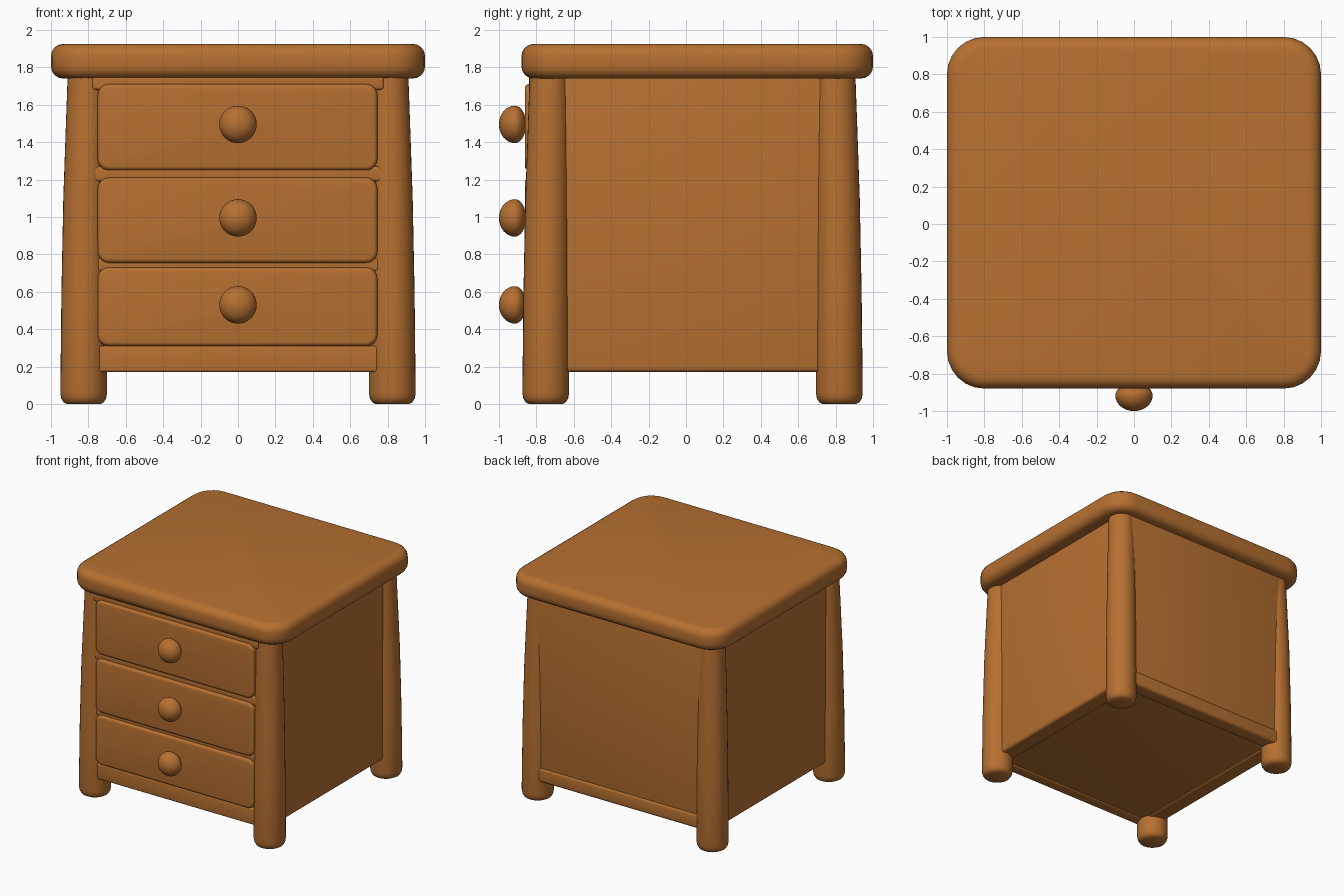
import bpy
import bmesh
from math import cos, sin, tau, radians

cube = bpy.data.objects.get("Cube")
if cube:
    bpy.data.objects.remove(cube, do_unlink=True)

wood = bpy.data.materials.new("warm brown wood")
colour = (0.47, 0.163, 0.031, 1)
wood.diffuse_color = colour
wood.use_nodes = True
wood.node_tree.nodes["Principled BSDF"].inputs["Base Color"].default_value = colour


def finish(name, bm):
    """Turn a bmesh into a smooth wooden object."""
    bmesh.ops.recalc_face_normals(bm, faces=bm.faces)
    mesh = bpy.data.meshes.new(name)
    bm.to_mesh(mesh)
    bm.free()
    mesh.materials.append(wood)
    obj = bpy.data.objects.new(name, mesh)
    bpy.context.collection.objects.link(obj)
    bpy.ops.object.select_all(action='DESELECT')
    obj.select_set(True)
    bpy.context.view_layer.objects.active = obj
    bpy.ops.object.shade_smooth_by_angle(angle=radians(40))
    return obj


def box(name, low, high, edge=0.02, corner=0, axis=2):
    """Box with soft edges; corner rounds the four edges along one axis."""
    bm = bmesh.new()
    bmesh.ops.create_cube(bm, size=1)
    for v in bm.verts:
        for i in range(3):
            v.co[i] = low[i] if v.co[i] < 0 else high[i]
    if corner:
        along = [e for e in bm.edges
                 if abs(e.verts[0].co[axis] - e.verts[1].co[axis]) > 0.001]
        bmesh.ops.bevel(bm, geom=along, offset=corner, segments=6,
                        profile=0.5, affect='EDGES')
        bm.normal_update()
        edges = [e for e in bm.edges
                 if abs(e.verts[0].co[axis] - e.verts[1].co[axis]) < 0.001]
    else:
        edges = list(bm.edges)
    bmesh.ops.bevel(bm, geom=edges, offset=edge, segments=4,
                    profile=0.5, affect='EDGES')
    return finish(name, bm)


def leg(name, sx, y):
    """Round leg whose outer side leans in toward the top."""
    bm = bmesh.new()
    sy = 1 if y > 0 else -1
    profile = [(0, 0.09, 0), (0.01, 0.108, 0), (0.03, 0.12, 0), (0.06, 0.125, 0),
               (0.6, 0.122, 0.003), (1.1, 0.117, 0.008),
               (1.5, 0.11, 0.015), (1.78, 0.105, 0.02)]
    rings = []
    for z, r, lean in profile:
        cx, cy = sx * (0.825 - lean), y - sy * lean
        rings.append([bm.verts.new((cx + r * cos(tau * i / 32),
                                    cy + r * sin(tau * i / 32), z))
                      for i in range(32)])
    for a, b in zip(rings, rings[1:]):
        for i in range(32):
            j = (i + 1) % 32
            bm.faces.new((a[i], a[j], b[j], b[i]))
    bm.faces.new(rings[0])
    bm.faces.new(rings[-1])
    finish(name, bm)


# Legs
for side, sx in (("left", 1), ("right", -1)):
    leg(f"front_leg_{side}", sx, -0.75)
    leg(f"back_leg_{side}", sx, 0.82)

# Table top with rounded corners
box("table_top", (-1, -0.88, 1.74), (1, 1, 1.925), 0.065, 0.2)

# Cabinet body and side panels
box("cabinet_body", (-0.8, -0.81, 0.18), (0.8, 0.88, 1.76), 0.02)
for side, sx in (("left", 1), ("right", -1)):
    xs = sorted((sx * 0.72, sx * 0.87))
    box(f"side_panel_{side}", (xs[0], -0.74, 0.17), (xs[1], 0.82, 1.76), 0.025)

# Back panel and rail
box("back_panel", (-0.8, 0.8, 0.28), (0.8, 0.905, 1.76), 0.015)
box("back_rail", (-0.8, 0.78, 0.17), (0.8, 0.915, 0.295), 0.025)

# Front rails between the drawers
for name, low, high in (("bottom", 0.17, 0.31), ("lower", 0.71, 0.78),
                        ("upper", 1.19, 1.27), ("top", 1.68, 1.76)):
    box(f"front_rail_{name}", (-0.78, -0.84, low), (0.78, -0.74, high), 0.015)

# Drawers with knobs
for name, low, high, knob_z in (("bottom", 0.31, 0.73, 0.53),
                                ("middle", 0.755, 1.21, 0.995),
                                ("top", 1.25, 1.71, 1.495)):
    box(f"drawer_{name}", (-0.75, -0.862, low), (0.745, -0.75, high),
        0.022, 0.06, axis=1)
    bm = bmesh.new()
    bmesh.ops.create_uvsphere(bm, u_segments=32, v_segments=16, radius=0.1)
    for v in bm.verts:
        depth = 0.085 if v.co.y < 0 else 0.06
        v.co.y = v.co.y / 0.1 * depth - 0.915
        v.co.z += knob_z
    finish(f"knob_{name}", bm)
    box(f"knob_stem_{name}", (-0.04, -0.9, knob_z - 0.04),
        (0.04, -0.84, knob_z + 0.04), 0.005, 0.035, axis=1)
